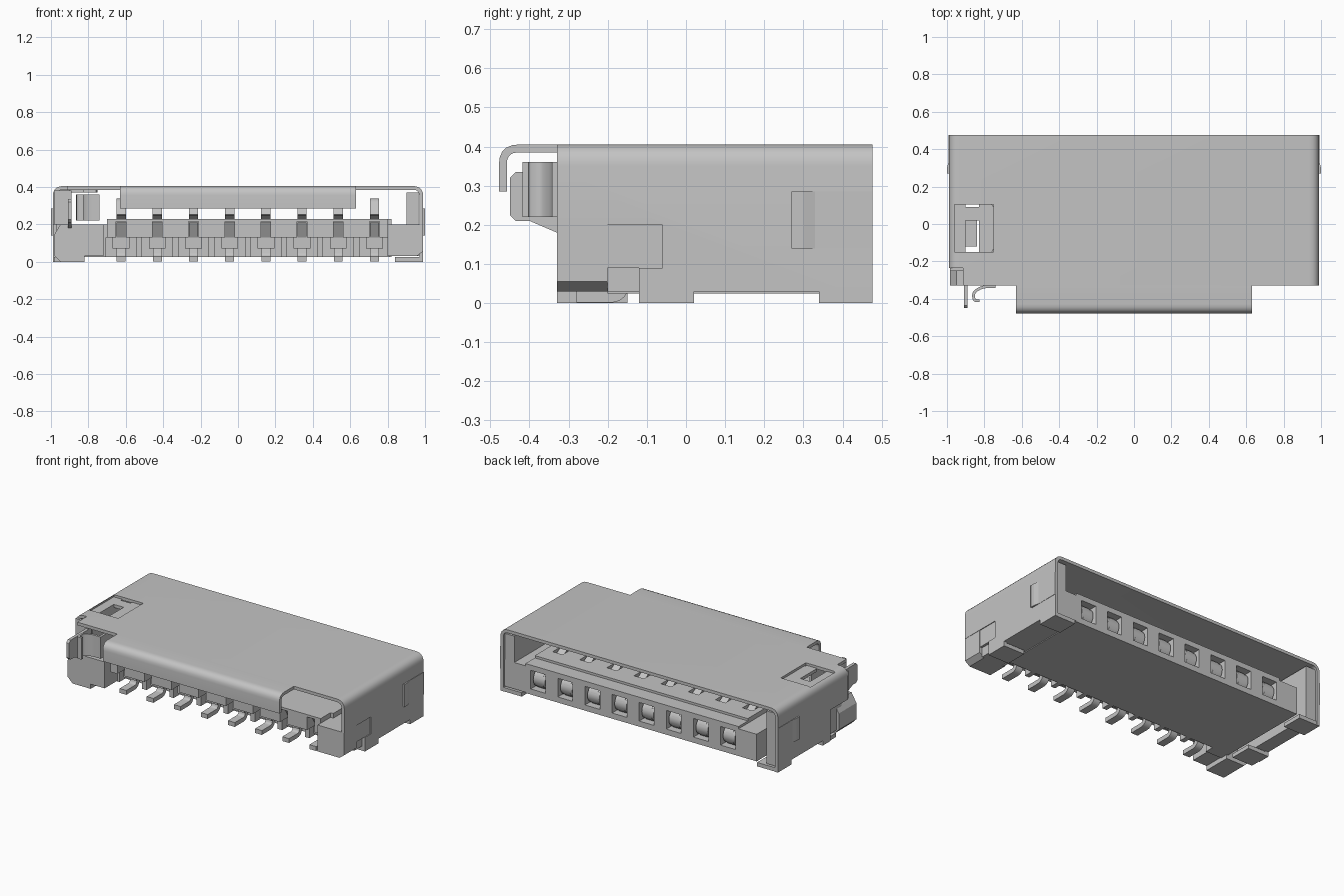
import bpy, bmesh, math
from mathutils import Vector

if "Cube" in bpy.data.objects:
    bpy.data.objects.remove(bpy.data.objects["Cube"], do_unlink=True)

grey = bpy.data.materials.new("mid_grey")
grey.use_nodes = True
grey.diffuse_color = (0.55, 0.55, 0.55, 1)
bsdf = next(n for n in grey.node_tree.nodes if n.type == 'BSDF_PRINCIPLED')
bsdf.inputs["Base Color"].default_value = (0.55, 0.55, 0.55, 1)
bsdf.inputs["Roughness"].default_value = 0.6


def prism(name, pts, axis, lo, hi, smooth=False):
    """Extrude a 2D outline along an axis: x uses (y,z), y uses (x,z), z uses (x,y)."""
    place = {'x': lambda a, b, c: (c, a, b),
             'y': lambda a, b, c: (a, c, b),
             'z': lambda a, b, c: (a, b, c)}[axis]
    bm = bmesh.new()
    ends = [[bm.verts.new(place(a, b, c)) for a, b in pts] for c in (lo, hi)]
    n = len(pts)
    for ring in ends:
        bm.faces.new(ring)
    for i in range(n):
        j = (i + 1) % n
        bm.faces.new((ends[0][i], ends[0][j], ends[1][j], ends[1][i]))
    bmesh.ops.recalc_face_normals(bm, faces=bm.faces)
    me = bpy.data.meshes.new(name)
    bm.to_mesh(me)
    bm.free()
    me.materials.append(grey)
    ob = bpy.data.objects.new(name, me)
    bpy.context.collection.objects.link(ob)
    if smooth:
        shade(ob)
    return ob


def shade(ob):
    bpy.ops.object.select_all(action='DESELECT')
    ob.select_set(True)
    bpy.context.view_layer.objects.active = ob
    bpy.ops.object.shade_smooth_by_angle(angle=math.radians(30))


def box(name, x0, x1, y0, y1, z0, z1):
    return prism(name, [(x0, y0), (x1, y0), (x1, y1), (x0, y1)], 'z', z0, z1)


def cut(ob, *boxes):
    """Subtract boxes and bake the result."""
    for b in boxes:
        cutter = box("cutter", *b)
        cutter.hide_render = True
        mod = ob.modifiers.new("cut", 'BOOLEAN')
        mod.operation, mod.solver, mod.object = 'DIFFERENCE', 'EXACT', cutter
        bpy.context.view_layer.objects.active = ob
        bpy.ops.object.modifier_apply(modifier=mod.name)
        bpy.data.objects.remove(cutter, do_unlink=True)


def rounded(pts, r, steps=5):
    """Round the inner corners of an open path."""
    pts = [Vector(p) for p in pts]
    out = [pts[0]]
    for a, p, b in zip(pts, pts[1:], pts[2:]):
        d = min(r, (a - p).length * 0.48, (b - p).length * 0.48)
        s, e = p + (a - p).normalized() * d, p + (b - p).normalized() * d
        for k in range(steps + 1):
            t = k / steps
            out.append(s * (1 - t) ** 2 + p * 2 * t * (1 - t) + e * t * t)
    return out + [pts[-1]]


def ribbon(path, t):
    """Outline of a strip of thickness t along a path."""
    path = [Vector(p) for p in path]
    left, right = [], []
    for i, p in enumerate(path):
        d0 = (p - path[max(i - 1, 0)]).normalized()
        d1 = (path[min(i + 1, len(path) - 1)] - p).normalized()
        d = (d0 + d1).normalized()
        ref = d1 if d1.length else d0
        w = t / 2 / max(d.dot(ref), 0.5)
        n = Vector((-d.y, d.x)) * w
        left.append(p + n)
        right.append(p - n)
    return [tuple(p) for p in left + right[::-1]]


# Sheet metal shell: rounded channel with cut-outs
path = rounded([(-.98, 0), (-.98, .395), (.98, .395), (.98, 0)], .045)
shell = prism("shell", ribbon(path, .02), 'y', -.33, .477)
cut(shell,
    (.9, 1.1, -.4, -.06, .09, .2),           # left side gap
    (.9, 1.1, -.4, -.12, -.1, .1),
    (.9, 1.1, .02, .34, -.1, .03),           # underside recesses
    (-1.1, -.9, .02, .34, -.1, .03),
    (-1.1, -.9, -.4, -.06, -.1, .2),         # right side gap
    (-1.1, -.915, -.4, -.235, -.1, .5),      # right front corner
    (-.96, -.75, -.15, .105, .36, .5))       # window in the top
shade(shell)

# Folded front flap
path = rounded([(-.325, .395), (-.468, .395), (-.468, .285)], .04)
prism("front_flap", ribbon(path, .02), 'x', -.63, .63, True)

# Strap inside the top window
strap = [(-.96, -.15), (-.9, -.15), (-.9, .02), (-.83, .02), (-.83, -.15), (-.76, -.15),
         (-.75, -.13), (-.75, .09), (-.76, .105), (-.83, .105), (-.83, .09),
         (-.9, .09), (-.9, .105), (-.96, .105)]
prism("window_strap", strap, 'z', .37, .39)

# Side locking tabs and folded feet on both sides
for s, side in ((1, "left"), (-1, "right")):
    tab = [(.98, .27), (1.0, .27), (1.0, .30), (.992, .33), (.992, .477), (.98, .477)]
    prism(side + "_locking_tab", [(s * x, y) for x, y in tab], 'z', .14, .285)
    for part, y0, y1 in (("front", -.12, .02), ("rear", .34, .475)):
        box(f"{side}_{part}_foot", min(s * .84, s * .985), max(s * .84, s * .985), y0, y1, 0, .025)

# Switch arm and hooked contact at the front corner
arm = [(-.45, .225), (-.435, .21), (-.4, .21), (-.33, .18), (-.22, .18),
       (-.22, .335), (-.435, .335), (-.45, .32)]
prism("switch_arm", arm, 'x', -.91, -.89)
box("switch_arm_root", -.985, -.89, -.25, -.235, .2, .38)
hook = rounded([(-.74, -.335), (-.81, -.335), (-.86, -.365), (-.855, -.41), (-.825, -.41)], .04)
prism("switch_hook", ribbon(hook, .015), 'z', .22, .36, True)
box("switch_hook_root", -.755, -.74, -.335, -.2, .22, .36)

# Plastic base with contact pockets, and a front ledge above the solder feet
pins = [-.625 + .1935 * i for i in range(8)]
base = box("plastic_base", -.83, .82, -.2, .465, .025, .23)
ledge = box("front_ledge", -.70, .80, -.30, -.2, .13, .23)
cut(base, (-.9, -.70, -.3, .6, .2, .3), (-.9, .9, .37, .6, .215, .3))
for x in pins:
    cut(base, (x - .053, x + .053, .371, .6, .061, .181))
    cut(base, (x - .081, x + .081, -.3, -.14, -.1, .131))
    cut(ledge, (x - .026, x + .026, -.4, -.21, .1, .215))
for x in pins:
    cut(base, (x - .036, x + .036, -.057, .266, .172, .31))

# Plastic side rails and corner blocks
box("left_side_base", .82, .97, -.2, .465, .03, .2)
box("left_rail", .90, .965, -.2, .465, .19, .37)
box("right_rail", -.97, -.90, -.2, .465, .03, .37)
box("left_flush_panel", .9, .985, -.2, -.06, .09, .2)
prism("left_corner_block", [(.80, .03), (.955, .03), (.988, .055), (.988, .2), (.80, .2)],
      'y', -.33, -.2)
prism("right_corner_block", [(-.72, .03), (-.82, .03), (-.82, 0), (-.95, 0), (-.985, .035),
                             (-.985, .14), (-.95, .2), (-.72, .2)], 'y', -.33, -.15)

# Spring contacts: solder foot, rear bend and raised tip
foot_path = [(-.28, .015), (-.165, .015), (-.15, .1), (-.05, .1)]
spring_path = [(.1, .085), (.43, .07), (.45, .12), (.43, .168), (.25, .195),
               (.05, .33), (.0, .33), (-.04, .25)]
for i, x in enumerate(pins, 1):
    prism(f"contact_foot_{i}", ribbon(rounded(foot_path, .03), .028), 'x', x - .024, x + .024, True)
    prism(f"contact_spring_{i}", ribbon(rounded(spring_path, .045), .018), 'x',
          x - .025, x + .025, True)
    bend = [(.40 + .055 * math.sin(a), .12 + .058 * math.cos(a))
            for a in [math.pi * k / 10 for k in range(11)]]
    prism(f"contact_bend_{i}", bend, 'x', x - .042, x + .042, True)
    box(f"contact_shoulder_{i}", x - .045, x + .045, -.21, -.13, .07, .14)
    # neck leans forward as it rises
    prism(f"contact_neck_{i}", [(-.2, .13), (-.215, .13), (-.26, .21), (-.2, .21)],
          'x', x - .025, x + .025)
